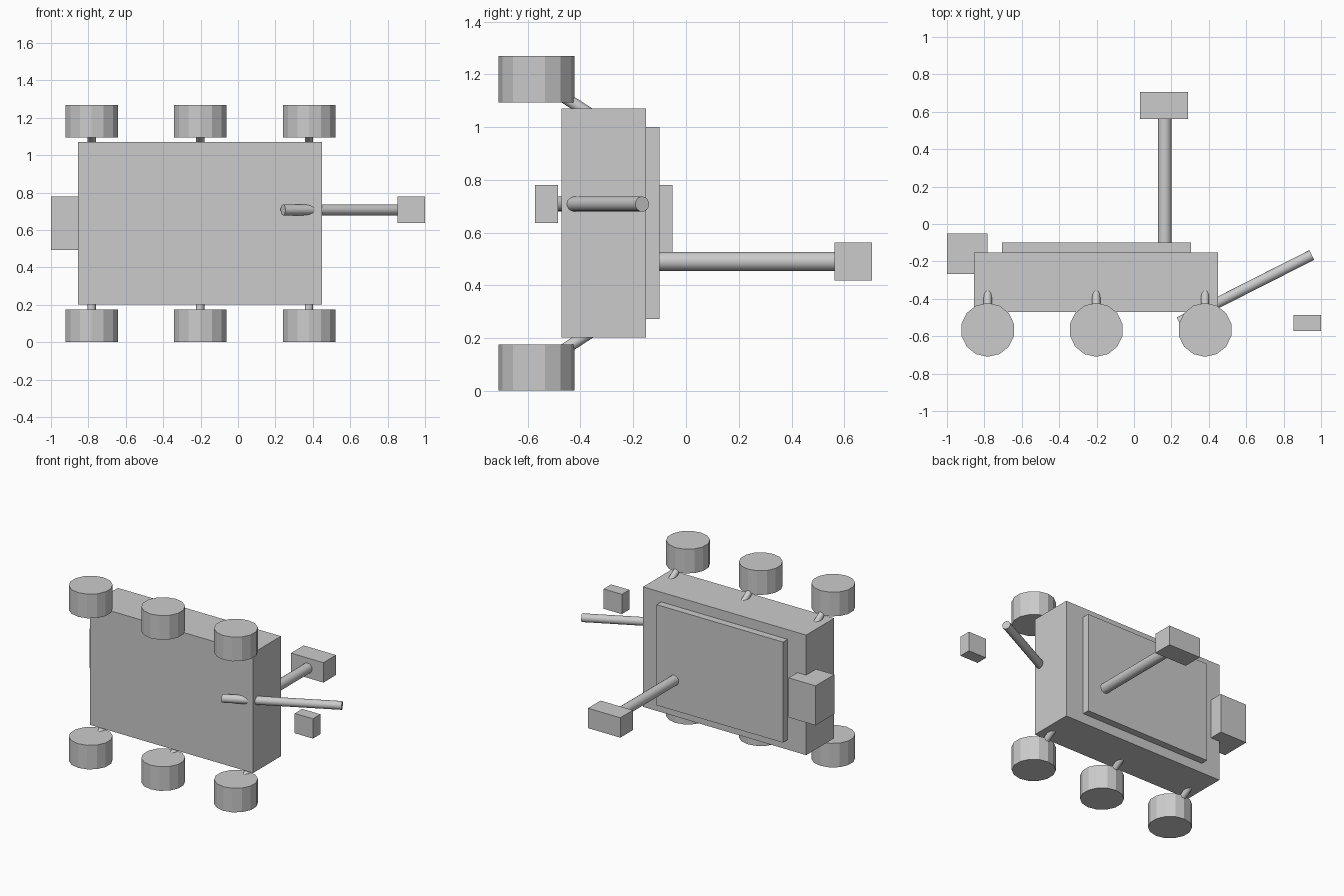
import bpy
import math
from mathutils import Vector

if "Cube" in bpy.data.objects:
    bpy.data.objects.remove(bpy.data.objects["Cube"])


def box(name, x, y, z):
    """Box from (min, max) ranges on each axis."""
    bpy.ops.mesh.primitive_cube_add(
        size=1, location=[(a + b) / 2 for a, b in (x, y, z)])
    ob = bpy.context.object
    ob.name = name
    ob.scale = [b - a for a, b in (x, y, z)]
    bpy.ops.object.transform_apply(location=False, rotation=False, scale=True)
    return ob


def rod(name, start, end, radius, sides=16, smooth=True):
    """Capped cylinder between two points."""
    a, b = Vector(start), Vector(end)
    bpy.ops.mesh.primitive_cylinder_add(
        vertices=sides, radius=radius, depth=(b - a).length, location=(a + b) / 2)
    ob = bpy.context.object
    ob.name = name
    ob.rotation_euler = Vector((0, 0, 1)).rotation_difference(b - a).to_euler()
    if smooth:
        bpy.ops.object.shade_smooth_by_angle(angle=math.radians(40))
    return ob


# Chassis and deck panel (vehicle lies on its side, deck faces +y)
box("chassis", (-0.855, 0.45), (-0.471, -0.152), (0.202, 1.07))
box("deck_panel", (-0.706, 0.306), (-0.16, -0.1), (0.272, 1.0))

# Power unit at the tail
box("power_unit", (-1.0, -0.784), (-0.266, -0.052), (0.494, 0.78))

# Camera mast and head
rod("mast", (0.164, -0.11, 0.491), (0.164, 0.57, 0.491), 0.036)
box("camera_head", (0.031, 0.29), (0.562, 0.706), (0.419, 0.563))

# Instrument arm and detached tool head
rod("instrument_arm", (0.241, -0.525, 0.708), (0.95, -0.166, 0.708), 0.029)
box("arm_tool", (0.854, 1.0), (-0.572, -0.486), (0.637, 0.78))

# Wheels and struts, mirrored about the chassis mid-plane
MID = 0.635
for side, label in ((-1, "right"), (1, "left")):
    for i, x in enumerate((-0.782, -0.202, 0.38)):
        def z(d):
            return MID + side * d
        lo, hi = sorted((z(0.459), z(0.634)))
        rod(f"wheel_{label}_{i + 1}", (x, -0.566, lo + (0.0005 if side < 0 else 0)),
            (x, -0.566, hi), 0.144, 14, smooth=False)
        rod(f"strut_{label}_{i + 1}", (x, -0.566, z(0.546)),
            (x, -0.30, z(0.373)), 0.022)
